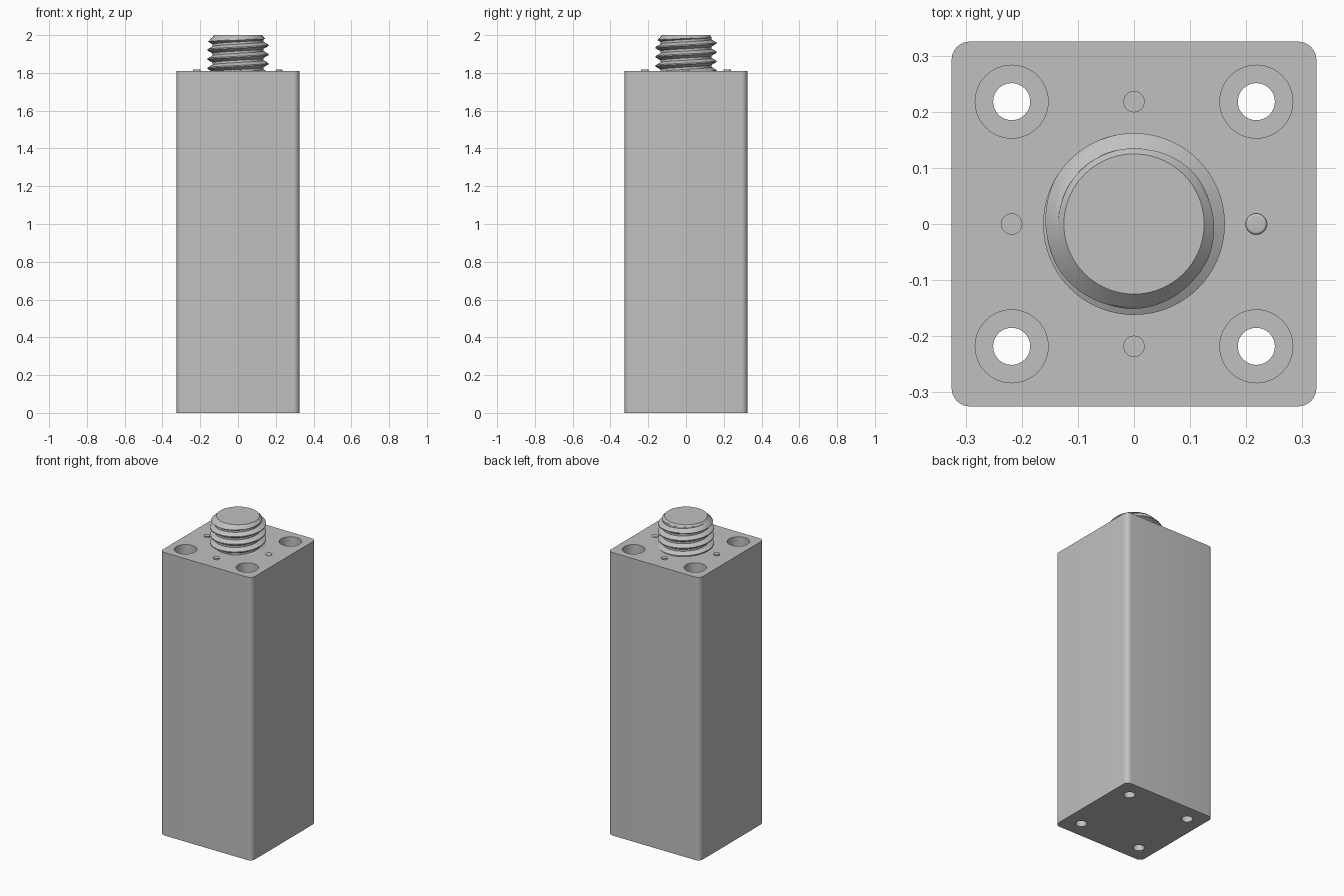
import bpy, bmesh, math
from math import pi, cos, sin

old = bpy.data.objects.get("Cube")
if old:
    bpy.data.objects.remove(old, do_unlink=True)

HALF, BODY_TOP, TOP = 0.325, 1.81, 2.0
HOLE_AT = 0.218

metal = bpy.data.materials.new("light_grey_metal")
metal.use_nodes = True
grey = (0.53, 0.53, 0.53, 1)
metal.diffuse_color = grey
metal.node_tree.nodes["Principled BSDF"].inputs["Base Color"].default_value = grey


def finish(name, bm):
    bmesh.ops.recalc_face_normals(bm, faces=bm.faces)
    mesh = bpy.data.meshes.new(name)
    bm.to_mesh(mesh)
    bm.free()
    mesh.materials.append(metal)
    obj = bpy.data.objects.new(name, mesh)
    bpy.context.collection.objects.link(obj)
    return obj


def activate(obj):
    bpy.ops.object.select_all(action='DESELECT')
    obj.select_set(True)
    bpy.context.view_layer.objects.active = obj


def smooth(obj):
    activate(obj)
    bpy.ops.object.shade_smooth_by_angle(angle=math.radians(30))


def lathe(name, x, y, profile, steps=48):
    """Closed round part from (radius, height) pairs."""
    bm = bmesh.new()
    rings = [[bm.verts.new((x + r * cos(2 * pi * i / steps), y + r * sin(2 * pi * i / steps), z))
              for i in range(steps)] for r, z in profile]
    for a, b in zip(rings, rings[1:]):
        for i in range(steps):
            j = (i + 1) % steps
            bm.faces.new((a[i], a[j], b[j], b[i]))
    bm.faces.new(rings[0])
    bm.faces.new(rings[-1])
    return finish(name, bm)


# Square body with rounded upright edges
bm = bmesh.new()
bmesh.ops.create_cube(bm, size=1)
for v in bm.verts:
    v.co = (v.co.x * 2 * HALF, v.co.y * 2 * HALF, (v.co.z + 0.5) * BODY_TOP)
upright = [e for e in bm.edges if abs(e.verts[0].co.z - e.verts[1].co.z) > 1]
bmesh.ops.bevel(bm, geom=upright, offset=0.032, segments=8, profile=0.5, affect='EDGES')
body = finish("body", bm)

# Counterbored through holes in the four corners
for sx in (-1, 1):
    for sy in (-1, 1):
        cutter = lathe("hole_cutter", sx * HOLE_AT, sy * HOLE_AT,
                       [(0.033, -0.1), (0.033, BODY_TOP - 0.13),
                        (0.065, BODY_TOP - 0.13), (0.065, BODY_TOP + 0.1)])
        mod = body.modifiers.new("hole", 'BOOLEAN')
        mod.operation, mod.solver, mod.object = 'DIFFERENCE', 'EXACT', cutter
        activate(body)
        bpy.ops.object.modifier_apply(modifier=mod.name)
        bpy.data.objects.remove(cutter, do_unlink=True)
smooth(body)

# Small locating pins; the left one has a rounded rim
PIN_TOP = BODY_TOP + 0.007
for name, x, y in (("right_pin", -1, 0), ("front_pin", 0, -1), ("back_pin", 0, 1)):
    smooth(lathe(name, x * HOLE_AT, y * HOLE_AT,
                 [(0.019, BODY_TOP - 0.02), (0.019, PIN_TOP)], 32))
rim = [(0.014 + 0.005 * cos(a * pi / 8), PIN_TOP - 0.005 + 0.005 * sin(a * pi / 8)) for a in range(5)]
smooth(lathe("left_pin", HOLE_AT, 0, [(0.019, BODY_TOP - 0.02)] + rim, 32))

# Threaded stud: helical rows with a chamfered tip
PITCH, MAJOR, MINOR, TIP = 0.0486, 0.162, 0.135, 0.125
CREST = 1.946          # crest height on the +x side
ROWS, STEPS, TURNS = 16, 72, 6
BASE = BODY_TOP - 0.02


def thread_radius(z, turn):
    phase = (z - CREST) / PITCH - turn
    dist = abs(phase - round(phase))            # 0 at crest, 0.5 at root
    t = min(max((dist - 0.0625) / 0.3125, 0), 1)
    return min(MAJOR + (MINOR - MAJOR) * t, TIP + TOP - z)


bm = bmesh.new()
grid = []
for k in range(-ROWS, TURNS * ROWS):
    row = []
    for i in range(STEPS + 1):
        turn = i / STEPS
        z = CREST - 4 * PITCH + PITCH * (k / ROWS + turn)
        z = min(max(z, BASE), TOP)
        r = thread_radius(z, turn)
        row.append(bm.verts.new((r * cos(2 * pi * turn), r * sin(2 * pi * turn), z)))
    grid.append(row)
for a, b in zip(grid, grid[1:]):
    for i in range(STEPS):
        bm.faces.new((a[i], a[i + 1], b[i + 1], b[i]))
bmesh.ops.remove_doubles(bm, verts=bm.verts, dist=0.0001)
bmesh.ops.dissolve_degenerate(bm, edges=bm.edges, dist=0.0001)
for level in (BASE, TOP):
    rim = [e for e in bm.edges if e.is_boundary and all(abs(v.co.z - level) < 0.001 for v in e.verts)]
    bmesh.ops.contextual_create(bm, geom=rim)
smooth(finish("threaded_stud", bm))
